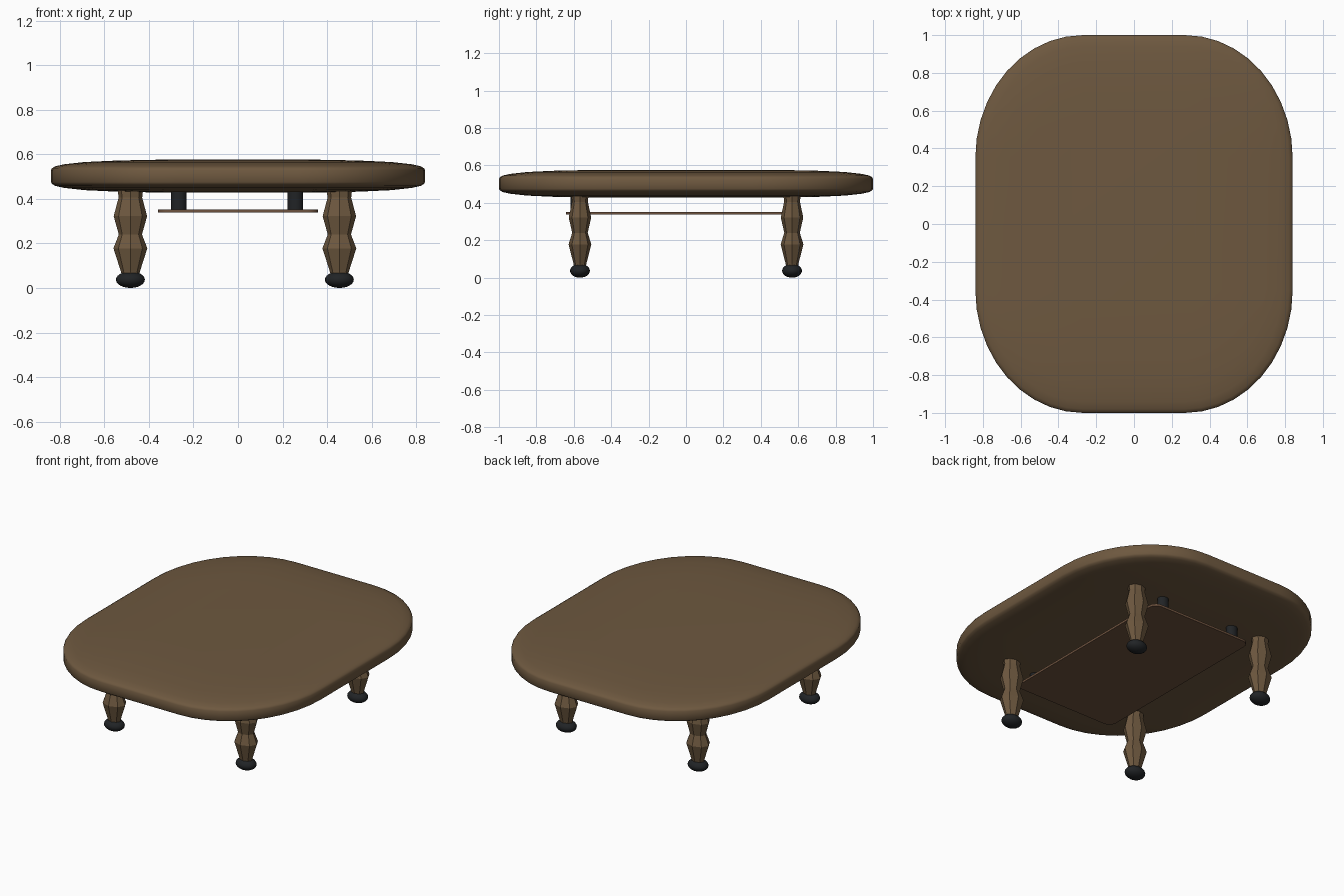
import bpy, bmesh, math

if "Cube" in bpy.data.objects:
    bpy.data.objects.remove(bpy.data.objects["Cube"])

def mat(name, c):
    m = bpy.data.materials.new(name)
    m.diffuse_color = (*c, 1)
    m.use_nodes = True
    m.node_tree.nodes["Principled BSDF"].inputs["Base Color"].default_value = m.diffuse_color
    return m

WOOD = mat("brown wood", (0.155, 0.098, 0.05))
SHELF = mat("reddish wood", (0.155, 0.085, 0.048))
BLACK = mat("black", (0.015, 0.017, 0.019))

def finish(name, bm, material, smooth_angle=None):
    bmesh.ops.recalc_face_normals(bm, faces=bm.faces)
    me = bpy.data.meshes.new(name)
    bm.to_mesh(me)
    bm.free()
    me.materials.append(material)
    ob = bpy.data.objects.new(name, me)
    bpy.context.collection.objects.link(ob)
    if smooth_angle:
        me.shade_smooth()
        me.set_sharp_from_angle(angle=math.radians(smooth_angle))
    return ob

def loft(rings):
    """Skin equal-length rings of points and cap both ends."""
    bm = bmesh.new()
    vs = [[bm.verts.new(p) for p in r] for r in rings]
    n = len(vs[0])
    for a, b in zip(vs, vs[1:]):
        for i in range(n):
            j = (i + 1) % n
            bm.faces.new((a[i], a[j], b[j], b[i]))
    bm.faces.new(vs[0])
    bm.faces.new(vs[-1])
    return bm

def rounded(hx, hy, rx, ry, z, seg, cy=0):
    """Rectangle with elliptical corners."""
    pts = []
    for q, (sx, sy) in enumerate([(1, 1), (-1, 1), (-1, -1), (1, -1)]):
        for i in range(seg + 1):
            a = (q + i / seg) * math.pi / 2
            pts.append((sx * (hx - rx) + rx * math.cos(a),
                        cy + sy * (hy - ry) + ry * math.sin(a), z))
    return pts

def oval(cx, cy, rx, ry, z, n):
    return [(cx + rx * math.cos(2 * math.pi * i / n),
             cy + ry * math.sin(2 * math.pi * i / n), z) for i in range(n)]

# tabletop: pillowed slab, (inset, height) from rim inwards
half = [(0, .027), (.006, .036), (.02, .044), (.06, .053), (.15, .063), (.3, .070), (.5, .074)]
prof = [(d, .502 - h) for d, h in reversed(half)] + [(d, .502 + h) for d, h in half]
finish("tabletop", loft([rounded(.84 - d, 1 - d, .57 - d, .65 - d, z, 10) for d, z in prof]),
       WOOD, 60)

# turned legs with ball feet
leg_prof = [(.038, .055), (.044, .078), (.076, .178), (.052, .24), (.075, .322), (.053, .405), (.058, .45)]
for fb, y in (("front", -.567), ("back", .567)):
    for lr, x in (("left", -.483), ("right", .455)):
        finish(f"{fb}_{lr}_leg", loft([oval(x, y, r, r * .8, z, 8) for r, z in leg_prof]), WOOD)
        bm = bmesh.new()
        bmesh.ops.create_uvsphere(bm, u_segments=20, v_segments=12, radius=1)
        for v in bm.verts:
            v.co = (x + v.co.x * .065, y + v.co.y * .053, .037 + v.co.z * .037)
        finish(f"{fb}_{lr}_foot", bm, BLACK, 60)

# thin hanging shelf
finish("shelf", loft([rounded(.36, .63, .05, .05, z, 5, -.012) for z in (.338, .352)]), SHELF, 40)

# shelf hangers
for fb, y in (("front", -.587), ("back", .57)):
    for lr, x in (("left", -.266), ("right", .257)):
        finish(f"{fb}_{lr}_hanger", loft([oval(x, y, .035, .03, z, 16) for z in (.35, .45)]), BLACK, 40)
